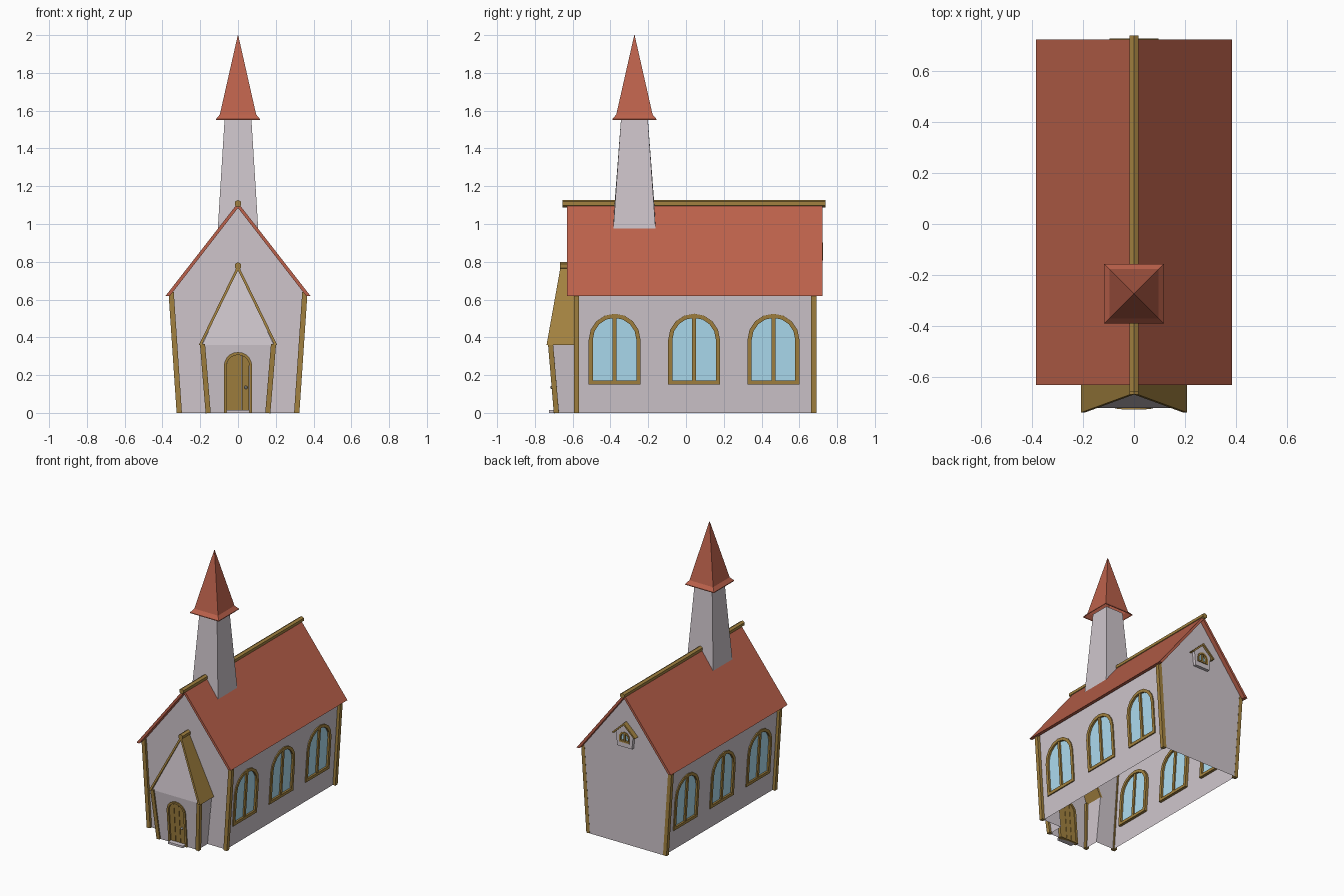
import bpy, bmesh, math
from mathutils import Vector as V

if "Cube" in bpy.data.objects:
    bpy.data.objects.remove(bpy.data.objects["Cube"])


def material(name, rgb):
    m = bpy.data.materials.new(name)
    m.diffuse_color = (*rgb, 1)
    m.use_nodes = True
    m.node_tree.nodes["Principled BSDF"].inputs["Base Color"].default_value = m.diffuse_color
    return m


WALL = material("plaster", (0.62, 0.56, 0.60))
ROOF = material("roof_tile", (0.50, 0.12, 0.07))
WOOD = material("timber", (0.36, 0.22, 0.05))
GLASS = material("glass", (0.42, 0.72, 0.88))


def finish(name, bm, mat):
    bmesh.ops.recalc_face_normals(bm, faces=bm.faces[:])
    me = bpy.data.meshes.new(name)
    bm.to_mesh(me)
    bm.free()
    if mat:
        me.materials.append(mat)
    ob = bpy.data.objects.new(name, me)
    bpy.context.collection.objects.link(ob)
    return ob


def loft(name, rings, mat, caps=(True, True)):
    """Closed cross-sections joined one after another."""
    bm = bmesh.new()
    vs = [[bm.verts.new(p) for p in r] for r in rings]
    n = len(vs[0])
    for a, b in zip(vs, vs[1:]):
        for i in range(n):
            j = (i + 1) % n
            bm.faces.new((a[i], a[j], b[j], b[i]))
    if caps[0]:
        bm.faces.new(vs[0])
    if caps[1]:
        bm.faces.new(vs[-1])
    return finish(name, bm, mat)


def sheet(name, outline, holes, place, mat):
    """Flat outline with holes, placed in space by place(u, v, depth)."""
    bm = bmesh.new()
    edges = []
    for loop in [outline] + holes:
        vs = [bm.verts.new((u, v, 0)) for u, v in loop]
        edges += [bm.edges.new((vs[i - 1], vs[i])) for i in range(len(vs))]
    bmesh.ops.triangle_fill(bm, edges=edges, use_beauty=True, use_dissolve=False)
    for v in bm.verts:
        v.co = V(place(v.co.x, v.co.y, 0))
    return finish(name, bm, mat)


def panel(name, outline, place, d0, d1, mat):
    return loft(name, [[place(u, v, d) for u, v in outline] for d in (d0, d1)], mat)


def frame(name, outer, inner, place, d0, d1, mat):
    """Closed moulding between two outlines."""
    rings = [[place(*o, d0), place(*o, d1), place(*i, d1), place(*i, d0)]
             for o, i in zip(outer, inner)]
    return loft(name, rings + rings[:1], mat, (False, False))


def beam(name, a, b, w, mat, n=4):
    a, b = V(a), V(b)
    axis = (b - a).normalized()
    s = axis.cross(V((0, 1, 0)) if abs(axis.z) > 0.5 else V((0, 0, 1))).normalized()
    t = axis.cross(s)
    k = w / 2 / (math.cos(math.pi / n))
    off = [(s * math.cos(q) + t * math.sin(q)) * k
           for q in [(i + 0.5) * math.tau / n for i in range(n)]]
    return loft(name, [[p + o for o in off] for p in (a, b)], mat)


def arch(c, r, z0, z1, n=8):
    """Round-topped outline, z1 is the spring line."""
    top = [(c + r * math.cos(math.pi * i / n), z1 + r * math.sin(math.pi * i / n))
           for i in range(n + 1)]
    return [(c - r, z0), (c + r, z0)] + top


YF, YB = -0.575, 0.69
side_x = lambda z: 0.305 + 0.065 * z

# side walls with arched windows
for s, label in ((1, "right"), (-1, "left")):
    place = lambda u, v, d, s=s: (s * (side_x(v) + d), u, v)
    holes = []
    for k, c in enumerate((-0.378, 0.043, 0.463)):
        out, inn = arch(c, 0.137, 0.15, 0.388), arch(c, 0.115, 0.172, 0.388)
        holes.append(out)
        frame(f"{label}_window_frame_{k}", out, inn, place, -0.02, 0.008, WOOD)
        sheet(f"{label}_window_glass_{k}", inn, [], lambda u, v, d: place(u, v, -0.006), GLASS)
        panel(f"{label}_window_mullion_{k}",
              [(c - 0.01, 0.16), (c + 0.01, 0.16), (c + 0.01, 0.51), (c - 0.01, 0.51)],
              place, -0.015, 0.005, WOOD)
    sheet(f"{label}_wall", [(YF, 0), (YB, 0), (YB, 0.65), (YF, 0.65)], holes, place, WALL)
    # corner posts
    for y, end in ((-0.58, "front"), (0.677, "back")):
        beam(f"{end}_{label}_post", (s * 0.311, y, 0), (s * 0.354, y, 0.64), 0.028, WOOD)

# gable walls, the front one open into the porch
gable = [(-0.305, 0), (0.305, 0), (0.347, 0.65), (0, 1.095), (-0.347, 0.65)]
sheet("back_wall", gable, [], lambda u, v, d: (u, YB, v), WALL)
sheet("front_wall", [(-0.305, 0), (-0.155, 0), (-0.19, 0.36), (0, 0.76), (0.19, 0.36),
                     (0.155, 0)] + gable[1:], [], lambda u, v, d: (u, YF, v), WALL)

# main roof and ridge
roof = [(-0.383, 0.62), (0, 1.112), (0.383, 0.62), (0.36, 0.62), (0, 1.085), (-0.36, 0.62)]
loft("main_roof", [[(x, y, z) for x, z in roof] for y in (-0.63, 0.722)], ROOF)
beam("main_ridge", (0, -0.655, 1.108), (0, 0.738, 1.108), 0.034, WOOD, 6)

# tower sitting astride the ridge
TY = -0.273
bm = bmesh.new()
low = [bm.verts.new(p) for p in ((0.107, TY - 0.112, 0.975), (0.107, TY + 0.112, 0.975),
       (0, TY + 0.105, 1.11), (-0.107, TY + 0.112, 0.975),
       (-0.107, TY - 0.112, 0.975), (0, TY - 0.105, 1.11))]
high = [bm.verts.new((x * 0.07, TY + y * 0.07, 1.57))
        for x, y in ((1, -1), (1, 1), (-1, 1), (-1, -1))]
for f in ((low[0], low[1], high[1], high[0]), (low[3], low[4], high[3], high[2]),
          (low[1], low[2], low[3], high[2], high[1]),
          (low[4], low[5], low[0], high[0], high[3])):
    bm.faces.new(f)
finish("tower", bm, WALL)

# flared spire
square = lambda r, z: [(x * r, TY + y * r, z) for x, y in ((1, -1), (1, 1), (-1, 1), (-1, -1))]
loft("spire", [square(0.117, 1.55), square(0.117, 1.555), square(0.096, 1.58),
               square(0.001, 2.0)], ROOF, (False, True))


# porch front: leans out to the eaves, gable leans back
def porch(u, v, d):
    y = 0.69 + 0.03 * v / 0.36 if v <= 0.36 else 0.72 - 0.065 * (v - 0.36) / 0.42
    return (u, -y - d, v)


door_out, door_in = arch(0, 0.075, 0, 0.247, 10), arch(0, 0.06, 0.012, 0.247, 10)
sheet("porch_front", [(-0.155, 0), door_out[0]] + door_out[:1:-1] +
      [door_out[1], (0.155, 0), (0.19, 0.36), (-0.19, 0.36)], [], porch, WALL)
sheet("porch_gable", [(-0.19, 0.36), (0.19, 0.36), (0, 0.765)], [], porch, WALL)
for s, label in ((1, "right"), (-1, "left")):
    sheet(f"porch_{label}_wall", [(0, 0), (1, 0), (1, 0.36), (0, 0.36)], [],
          lambda u, v, d: (s * (0.155 + 0.097 * v),
                           YF * (1 - u) + u * porch(0, v, 0)[1], v), WALL)
    beam(f"porch_{label}_post", (s * 0.158, -0.686, 0), (s * 0.188, -0.717, 0.365), 0.027, WOOD)

# porch roof with raked front edge
prof = [(-0.207, 0.36), (0, 0.785), (0.207, 0.36), (0.192, 0.36), (0, 0.755), (-0.192, 0.36)]
loft("porch_roof", [[(x, -0.738 + 0.075 * (z - 0.36) / 0.42, z) for x, z in prof],
                    [(x, YF, z) for x, z in prof]], WOOD)
beam("porch_ridge", (0, -0.668, 0.778), (0, YF, 0.778), 0.034, WOOD, 6)

# plank door, frame, handle and step
frame("door_frame", door_out, door_in, porch, -0.02, 0.01, WOOD)
for k in range(3):
    a, b = -0.06 + 0.04 * k, -0.0225 + 0.04 * k
    xs = [b + (a - b) * i / 4 for i in range(5)]
    top = [(x, 0.247 + math.sqrt(max(0, 0.0037 - x * x))) for x in xs]
    panel(f"door_plank_{k}", [(a, 0.005), (b, 0.005)] + top, porch, -0.015, -0.002, WOOD)
bm = bmesh.new()
bmesh.ops.create_uvsphere(bm, u_segments=8, v_segments=6, radius=0.009)
bmesh.ops.translate(bm, verts=bm.verts[:], vec=(0.042, -0.71, 0.135))
finish("door_handle", bm, None)
loft("door_step", [[(x * 0.06, y, z) for x, y in ((1, -0.725), (1, -0.685), (-1, -0.685),
                                                 (-1, -0.725))] for z in (0, 0.015)], WALL)

# small attic window on the back gable
back = lambda u, v, d: (u, YB + d, v)
box = [(-0.06, 0.72), (0.06, 0.72), (0.07, 0.825), (0, 0.89), (-0.07, 0.825)]
a_out, a_in = arch(0, 0.042, 0.755, 0.79, 8), arch(0, 0.03, 0.767, 0.79, 8)
sheet("attic_surround", box, [a_out], lambda u, v, d: back(u, v, 0.022), WALL)
loft("attic_sides", [[back(u, v, d) for u, v in box] for d in (0, 0.022)], WALL, (False, False))
frame("attic_frame", a_out, a_in, back, 0.0, 0.028, WOOD)
sheet("attic_glass", a_in, [], lambda u, v, d: back(u, v, 0.012), GLASS)
panel("attic_mullion", [(-0.006, 0.76), (0.006, 0.76), (0.006, 0.825), (-0.006, 0.825)],
      back, 0.008, 0.024, WOOD)
panel("attic_roof", [(-0.095, 0.812), (0, 0.902), (0.095, 0.812), (0.083, 0.808),
                     (0, 0.886), (-0.083, 0.808)], back, 0, 0.036, WOOD)
